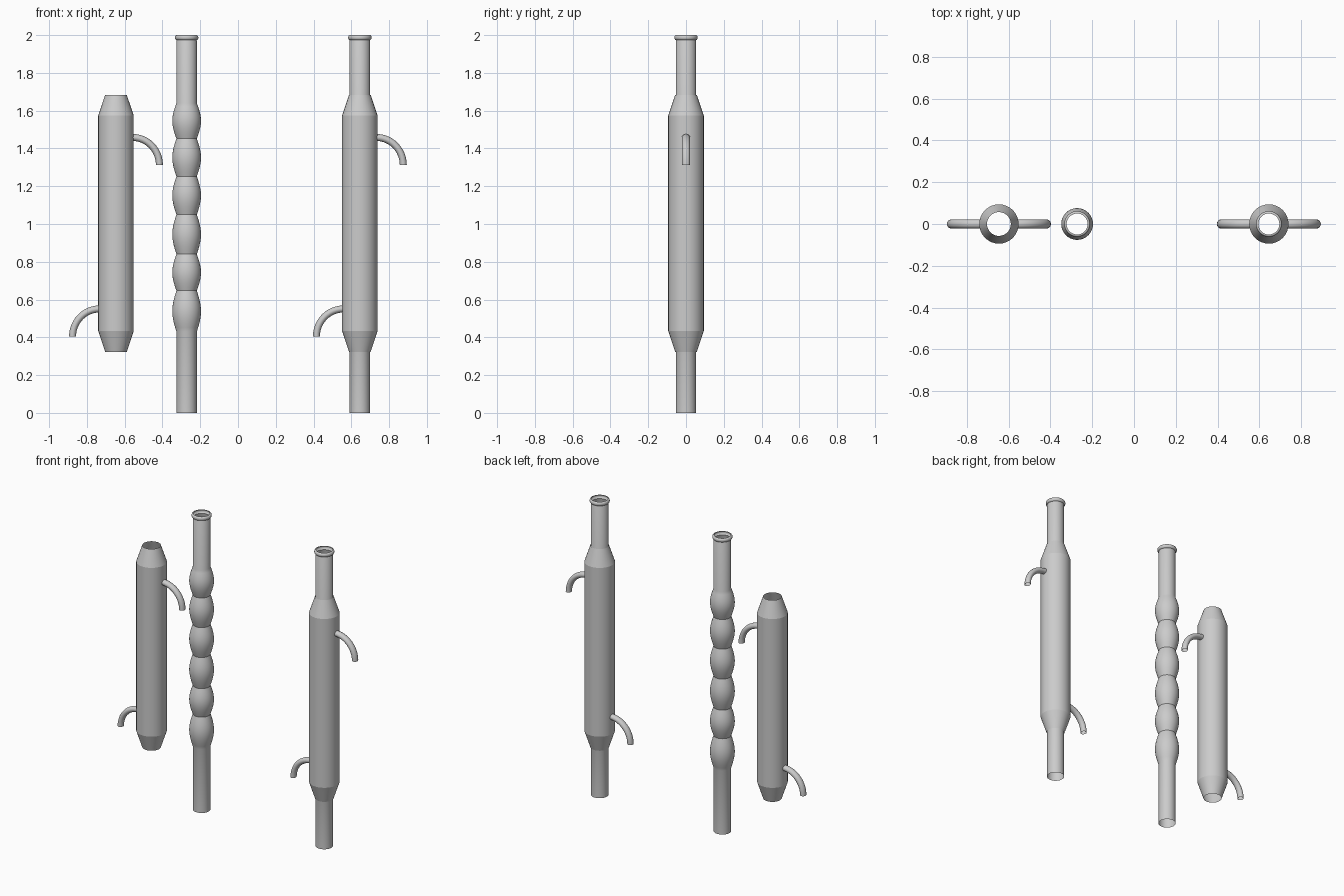
import bpy, bmesh, math

if "Cube" in bpy.data.objects:
    bpy.data.objects.remove(bpy.data.objects["Cube"])

SIDES = 32


def finish(name, bm, x, angle=30):
    bmesh.ops.recalc_face_normals(bm, faces=bm.faces)
    me = bpy.data.meshes.new(name)
    bm.to_mesh(me)
    bm.free()
    ob = bpy.data.objects.new(name, me)
    bpy.context.collection.objects.link(ob)
    ob.location.x = x
    bpy.ops.object.select_all(action='DESELECT')
    ob.select_set(True)
    bpy.context.view_layer.objects.active = ob
    bpy.ops.object.shade_smooth_by_angle(angle=math.radians(angle))
    return ob


def skin(bm, rings):
    # join successive rings of points with quads, ends left open
    vs = [[bm.verts.new(p) for p in r] for r in rings]
    for a, b in zip(vs, vs[1:]):
        n = len(a)
        for i in range(n):
            j = (i + 1) % n
            bm.faces.new((a[i], a[j], b[j], b[i]))


def lathe(name, profile, x, angle):
    bm = bmesh.new()
    skin(bm, [[(r * math.cos(i * math.tau / SIDES), r * math.sin(i * math.tau / SIDES), z)
               for i in range(SIDES)] for r, z in profile])
    return finish(name, bm, x, angle)


def hose_arm(name, x, side, z_end):
    # quarter-ellipse bent tube, leaving the jacket level and ending downward
    bm = bmesh.new()
    rings = []
    for k in range(13):
        t = k / 12 * math.pi / 2
        cx, cz = 0.088 + 0.142 * math.sin(t), z_end + 0.146 * math.cos(t)
        nx, nz = 0.146 * math.sin(t), 0.142 * math.cos(t)
        ln = math.hypot(nx, nz)
        ring = []
        for i in range(16):
            a = i * math.tau / 16
            o = 0.0185 * math.cos(a)
            ring.append((side * (cx + o * nx / ln), 0.0215 * math.sin(a), cz + o * nz / ln))
        rings.append(ring)
    skin(bm, rings)
    return finish(name, bm, x, 40)


def jacket(prefix, x):
    lathe(prefix + "_jacket", [(0.057, 0.322), (0.094, 0.434), (0.094, 1.574), (0.057, 1.684)], x, 12)
    hose_arm(prefix + "_upper_hose_arm", x, 1, 1.312)
    hose_arm(prefix + "_lower_hose_arm", x, -1, 0.404)


def inner_tube(prefix, x):
    # straight tube, six bulbs, straight neck with a rolled rim
    r0, r1 = 0.054, 0.076
    necks = [0.43, 0.647, 0.84, 1.05, 1.252, 1.452, 1.64]
    prof = [(r0, 0), (r0, 0.43)]
    for lo, hi in zip(necks, necks[1:]):
        for k in range(1, 11):
            prof.append((r0 + (r1 - r0) * math.sin(k / 10 * math.pi), lo + (hi - lo) * k / 10))
    prof.append((r0, 1.972))
    for k in range(9):
        a = -math.pi / 2 + k / 8 * math.pi * 1.1
        prof.append((r0 - 0.001 + 0.009 * math.cos(a), 1.987 + 0.013 * math.sin(a)))
    lathe(prefix + "_bulb_tube", prof, x, 35)


# separate parts on the left, assembled condenser on the right
jacket("loose", -0.646)
inner_tube("loose", -0.272)
jacket("assembled", 0.645)
inner_tube("assembled", 0.645)
